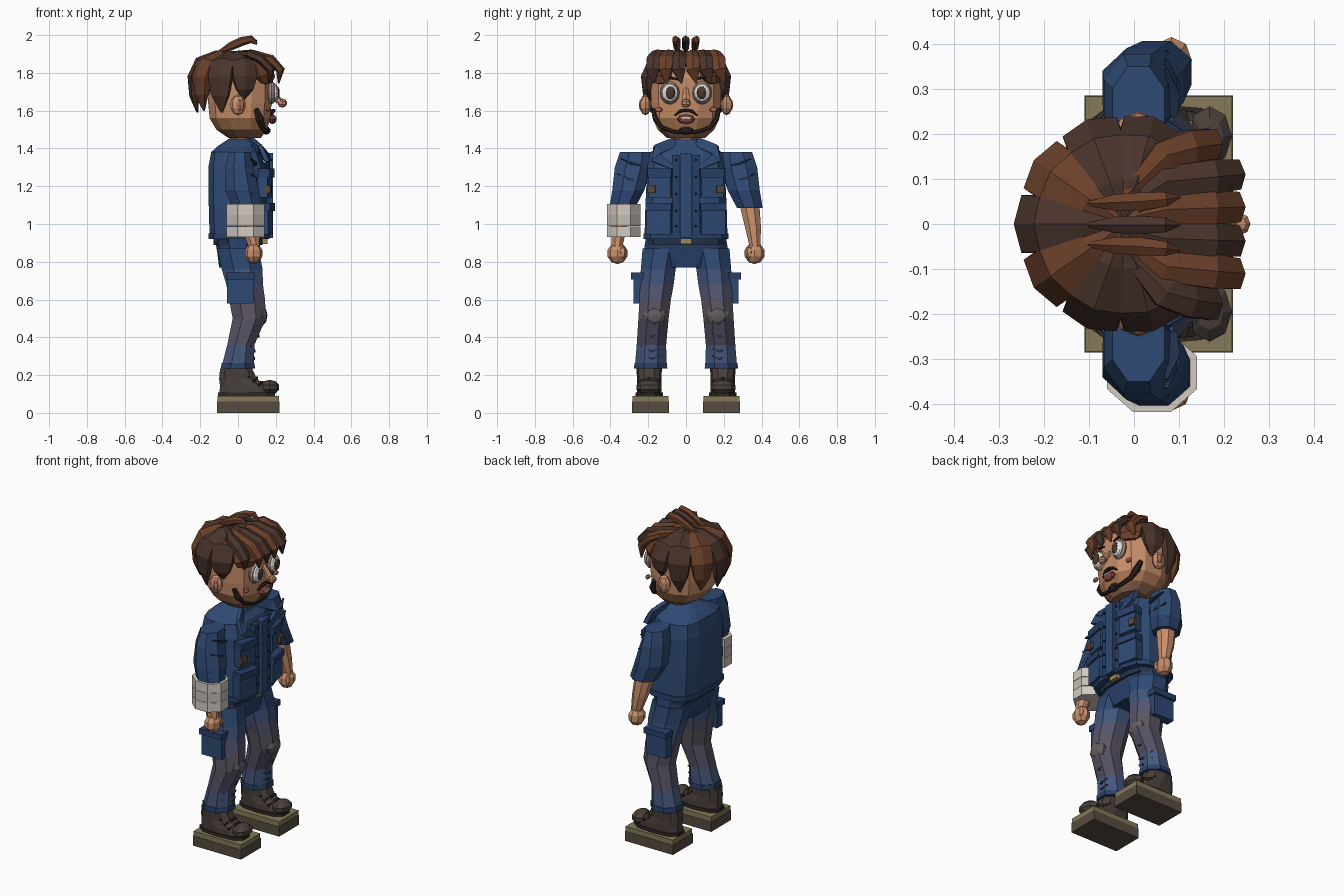
import bpy, bmesh, math
from mathutils import Vector, Matrix

MATS = {}
BLUE, NAVY, DARK, SKIN, TAN = "2F4A74", "28406A", "22304A", "C98F6B", "8A6048"
HAIR, HAIR2, BOOT, STUB = "4A342C", "6B402A", "4A403A", "2E211E"


def mat(hexcol):
    if hexcol not in MATS:
        m = bpy.data.materials.new("colour_" + hexcol)
        rgb = [int(hexcol[i:i + 2], 16) / 255 for i in (0, 2, 4)]
        m.diffuse_color = [((c + .055) / 1.055) ** 2.4 for c in rgb] + [1]
        MATS[hexcol] = m
    return MATS[hexcol]


def finish(name, bm, cols):
    bmesh.ops.recalc_face_normals(bm, faces=bm.faces)
    me = bpy.data.meshes.new(name)
    bm.to_mesh(me)
    bm.free()
    for c in cols:
        me.materials.append(mat(c))
    ob = bpy.data.objects.new(name, me)
    bpy.context.collection.objects.link(ob)
    return ob


def skin_rings(name, rings, cols):
    """Bridge point rings into a capped solid, one colour per segment."""
    bm = bmesh.new()
    vs = [[bm.verts.new(p) for p in r] for r in rings]
    n = len(vs[0])
    for k in range(len(vs) - 1):
        for i in range(n):
            j = (i + 1) % n
            f = bm.faces.new((vs[k][i], vs[k][j], vs[k + 1][j], vs[k + 1][i]))
            f.material_index = min(k, len(cols) - 1)
    bm.faces.new(vs[0]).material_index = 0
    bm.faces.new(vs[-1]).material_index = len(cols) - 1
    return finish(name, bm, cols)


def section(n, p):
    pts = []
    for i in range(n):
        a = 2 * math.pi * (i + .5) / n
        pts.append([math.copysign(abs(v) ** p, v) if abs(v) > 1e-6 else 0 for v in (math.cos(a), math.sin(a))])
    mx, my = max(q[0] for q in pts), max(q[1] for q in pts)
    return [(q[0] / mx, q[1] / my) for q in pts]


def loft(name, rings, cols, n=8, p=1, s=1):
    """Horizontal rings: (z, centre x, centre y, radius x, radius y)."""
    return skin_rings(name, [[(cx + a * rx, s * cy + b * ry, z) for a, b in section(n, p)]
                             for z, cx, cy, rx, ry in rings], cols)


def tube(name, path, radii, col, side=(0, 1, 0), n=6):
    """Tapered strand: radii are (width along side, thickness)."""
    path, side, rings = [Vector(q) for q in path], Vector(side), []
    for k, c in enumerate(path):
        t = (path[min(k + 1, len(path) - 1)] - path[max(k - 1, 0)]).normalized()
        u = (side - t * side.dot(t)).normalized()
        v = t.cross(u)
        w, h = radii[k]
        rings.append([c + u * a * w + v * b * h for a, b in section(n, 1)])
    return skin_rings(name, rings, [col])


def box(name, c, size, col, yaw=0):
    bm = bmesh.new()
    bmesh.ops.create_cube(bm, size=1, matrix=Matrix.Translation(c) @ Matrix.Rotation(yaw, 4, 'Z')
                          @ Matrix.Diagonal((*size, 1)))
    return finish(name, bm, [col])


def ball(name, c, r, col, u=8, v=5, axis='Z'):
    bm = bmesh.new()
    rot = Matrix.Rotation(math.pi / 2, 4, 'Y') if axis == 'X' else Matrix.Identity(4)
    bmesh.ops.create_uvsphere(bm, u_segments=u, v_segments=v, radius=1,
                              matrix=Matrix.Translation(c) @ Matrix.Diagonal((*r, 1)) @ rot)
    return finish(name, bm, [col])


# Pelvis, belt, torso, neck
loft("pelvis", [(.77, .0, 0, .10, .12), (.85, 0, 0, .11, .225), (.94, 0, 0, .125, .21)], [NAVY], 12, .7)
loft("belt", [(.89, 0, 0, .13, .21), (.93, 0, 0, .13, .21)], [DARK], 12, .65)
box("buckle", (.14, 0, .91), (.03, .06, .03), "A08A5A")
loft("jacket", [(.92, .005, 0, .155, .22), (1.1, .0, 0, .155, .215), (1.3, -.005, 0, .152, .205),
                (1.38, -.012, 0, .13, .19), (1.41, -.01, 0, .10, .125), (1.45, .015, 0, .065, .06)],
     [BLUE], 12, .6)
loft("jacket_hem", [(.92, .005, 0, .162, .226), (.95, .005, 0, .162, .225)], [NAVY], 12, .6)
loft("neck", [(1.4, .015, 0, .06, .065), (1.49, .015, 0, .06, .065)], [TAN], 8)

# Jacket front
box("placket", (.165, 0, 1.15), (.04, .06, .45), BLUE)
for s in (1, -1):
    side = "left" if s > 0 else "right"
    box(side + "_front_band", (.155, s * .055, 1.15), (.03, .04, .43), NAVY)
    for z in (.99, 1.07, 1.16, 1.25, 1.34):
        ball(side + "_button", (.175, s * .052, z), (.01, .006, .006), "1C2434", 6, 4)
    box(side + "_chest_pocket", (.143, s * .135, 1.21), (.05, .12, .14), BLUE, s * .2)
    box(side + "_chest_flap", (.15, s * .135, 1.27), (.06, .13, .045), NAVY, s * .2)
    box(side + "_waist_pocket", (.145, s * .14, 1.02), (.055, .13, .15), BLUE, s * .2)
    box(side + "_waist_flap", (.153, s * .14, 1.09), (.06, .14, .04), NAVY, s * .2)
    box(side + "_badge", (.16, s * .18, 1.185), (.03, .04, .04), "5A4638", s * .2)
    tube(side + "_collar", [(.07, s * .06, 1.435), (.115, s * .15, 1.395), (.155, s * .16, 1.35), (.16, s * .07, 1.30)],
         [(.012, .025), (.012, .028), (.012, .028), (.008, .012)], BLUE, (1, 0, 0), 4)

    # Sleeves with creases
    loft(side + "_sleeve", [(1.38, .01, .265, .058, .085), (1.3, .008, .28, .075, .097), (1.18, .02, .305, .09, .085),
                            (1.085, .05, .338, .078, .068)], [BLUE, BLUE, NAVY], 8, 1, s)
    for z, y in ((1.33, .29), (1.25, .31), (1.15, .33)):
        tube(side + "_sleeve_crease", [(.088, s * (y - .05), z - .02), (.09, s * y, z - .01), (.07, s * (y + .055), z + .015)],
             [(.004, .008), (.006, .012), (.002, .004)], DARK, (0, 0, 1), 4)
    # Forearm and fist
    loft(side + "_forearm", [(1.11, .045, .335, .055, .053), (.98, .065, .355, .045, .042), (.88, .085, .365, .03, .028)],
         [SKIN], 8, 1, s)
    ball(side + "_hand", (.083, s * .363, .845), (.048, .055, .057), SKIN)
    ball(side + "_thumb", (.11, s * .335, .85), (.018, .02, .035), SKIN, 6, 4)

    # Trouser legs, faded at the knee
    loft(side + "_leg", [(.87, .0, .13, .11, .10), (.76, .022, .147, .108, .092), (.68, .035, .155, .097, .09),
                         (.6, .048, .163, .095, .083), (.5, .06, .172, .088, .08), (.36, .015, .183, .072, .078),
                         (.24, -.002, .187, .086, .084)],
         [BLUE, "41557C", "525570", "5B5560", "555264", "46557A"], 8, 1, s)
    ball(side + "_knee_patch", (.118, s * .168, .515), (.038, .065, .058), "655C60", 8, 5, 'X')
    loft(side + "_trouser_cuff", [(.235, 0, .187, .09, .088), (.265, 0, .187, .087, .086)], [NAVY], 8, 1, s)
    for z, d in ((.42, .105), (.34, .085), (.3, .083)):
        tube(side + "_shin_crease", [(d - .005, s * .14, z), (d, s * .18, z - .015), (d - .02, s * .24, z + .015)],
             [(.003, .006), (.006, .008), (.002, .004)], DARK, (0, 0, 1), 4)
    box(side + "_thigh_pocket", (.012, s * .25, .655), (.14, .055, .15), BLUE)
    box(side + "_thigh_flap", (.012, s * .258, .725), (.152, .065, .035), NAVY)

    # Boots
    loft(side + "_boot", [(.10, .04, .195, .14, .065), (.14, .03, .195, .125, .066), (.18, .0, .195, .10, .064),
                          (.235, -.01, .195, .085, .068)], [BOOT], 10, .8, s)
    loft(side + "_boot_welt", [(.088, .045, .195, .15, .072), (.108, .045, .195, .15, .072)], ["2F2925"], 10, .7, s)
    ball(side + "_toe_cap", (.168, s * .195, .135), (.052, .07, .04), BOOT)
    for k in range(3):
        x, z = .07 + .028 * k, .205 - .022 * k
        tube(side + "_lace", [(x - .02, s * .195 - .055, z - .02), (x, s * .195, z), (x - .02, s * .195 + .055, z - .02)],
             [(.009, .009)] * 3, "2F2925", (1, 0, 0), 4)
    box(side + "_foot_block_lower", (.055, s * .188, .03), (.33, .195, .06), "564B40")
    box(side + "_foot_block_upper", (.055, s * .188, .075), (.325, .19, .03), "857A58")

# Plaster cast on the right forearm
for k in range(3):
    z = .93 + k * .059
    loft("cast_band", [(z, .04, -.33, .10, .088), (z + .0575, .04, -.33, .10, .088)], ["D2CBC2" if k != 1 else "C6BEB4"], 8)

# Head
loft("head", [(1.455, .035, 0, .085, .10), (1.50, .02, 0, .135, .15), (1.56, .01, 0, .16, .177), (1.64, .01, 0, .168, .185),
              (1.77, .01, 0, .172, .187), (1.85, 0, 0, .15, .16), (1.89, 0, 0, .08, .09)],
     [TAN, "A5744F", SKIN], 12, .78)
ball("nose", (.235, 0, 1.64), (.025, .026, .024), SKIN)
tube("nose_bridge", [(.17, 0, 1.72), (.20, 0, 1.68), (.22, 0, 1.645)], [(.012, .01), (.017, .015), (.022, .018)], SKIN)
ball("mouth", (.182, 0, 1.555), (.022, .048, .026), "8A4A42", 8, 6, 'X')
box("teeth", (.2, 0, 1.563), (.01, .05, .01), "DDD6CC")
ball("chin_tuft", (.148, 0, 1.495), (.025, .045, .022), STUB)
for s in (1, -1):
    side = "left" if s > 0 else "right"
    ball(side + "_eye_rim", (.178, s * .085, 1.695), (.026, .053, .062), "A08A80", 12, 6, 'X')
    ball(side + "_eye_white", (.188, s * .085, 1.695), (.028, .045, .053), "E6E2DC", 12, 6, 'X')
    ball(side + "_pupil", (.208, s * .083, 1.695), (.013, .027, .036), "4A3832", 10, 6, 'X')
    ball(side + "_ear", (.0, s * .215, 1.63), (.042, .03, .055), SKIN)
    ball(side + "_inner_ear", (.01, s * .235, 1.63), (.024, .015, .032), "B37A5C", 6, 4)
    ball(side + "_cheek_mark", (.16, s * .145, 1.605), (.012, .022, .015), "C0705A", 6, 4, 'X')
    tube(side + "_moustache", [(.185, 0, 1.602), (.184, s * .03, 1.598), (.175, s * .06, 1.575)],
         [(.013, .008), (.012, .008), (.004, .004)], STUB, (1, 0, 0))
    tube(side + "_beard", [(.095, s * .175, 1.61), (.115, s * .162, 1.555), (.13, s * .125, 1.51), (.148, s * .06, 1.488), (.152, 0, 1.485)],
         [(.012, .010), (.02, .014), (.014, .012), (.012, .010), (.010, .010)], STUB, (1, 0, 0))
    tube(side + "_eyebrow", [(.178, s * .04, 1.765), (.178, s * .085, 1.775), (.16, s * .14, 1.765)],
         [(.010, .006), (.012, .007), (.005, .004)], STUB, (1, 0, 0))

# Hair cap, radiating petal-shaped locks
loft("hair_cap", [(1.68, -.04, 0, .135, .155), (1.8, -.02, 0, .172, .182), (1.87, -.02, 0, .145, .155), (1.895, -.02, 0, .08, .09)],
     [HAIR], 10)
tips = (1.59, 1.60, 1.59, 1.66, 1.74)
for k in range(-4, 5):
    a, zt = math.radians(180 + 35 * k), tips[abs(k)]
    ca, sa = math.cos(a), math.sin(a)
    prof = ((.0, 1.90), (.09, 1.89), (.175, 1.85), (.213, 1.775), (.212, (1.77 + zt) / 2), (.195, zt))
    tube("hair_lock", [(-.02 + r * ca, r * sa, z) for r, z in prof],
         [(.014, .014), (.038, .03), (.062, .04), (.064, .035), (.046, .026), (.005, .005)],
         HAIR2 if abs(k) in (1, 4) else HAIR, (-sa, ca, 0))

# Fringe
for i, y in enumerate((-.17, -.105, -.036, .036, .105, .17)):
    d = .05 if abs(y) > .12 else 0
    tube("fringe_lock", [(-.03, y * .3, 1.90), (.07, y * .9, 1.90), (.175 - d, y, 1.87), (.225 - d, y * 1.05, 1.815), (.215 - d, y * 1.1 + .015, 1.745)],
         [(.012, .015), (.034, .024), (.038, .026), (.034, .024), (.005, .004)], HAIR2 if i % 2 else HAIR)

# Upright wisps on the crown
for i, y in enumerate((-.05, -.002, .05)):
    tube("crown_wisp", [(-.10, y * .9, 1.91), (-.04, y * .95, 1.94), (.02, y, 1.967), (.07, y * 1.1, 1.978), (.10, y * 1.2, 1.965 - .012 * abs(i - 1))],
         [(.005, .008), (.018, .022), (.02, .024), (.016, .02), (.003, .006)], HAIR2 if i != 1 else HAIR)
